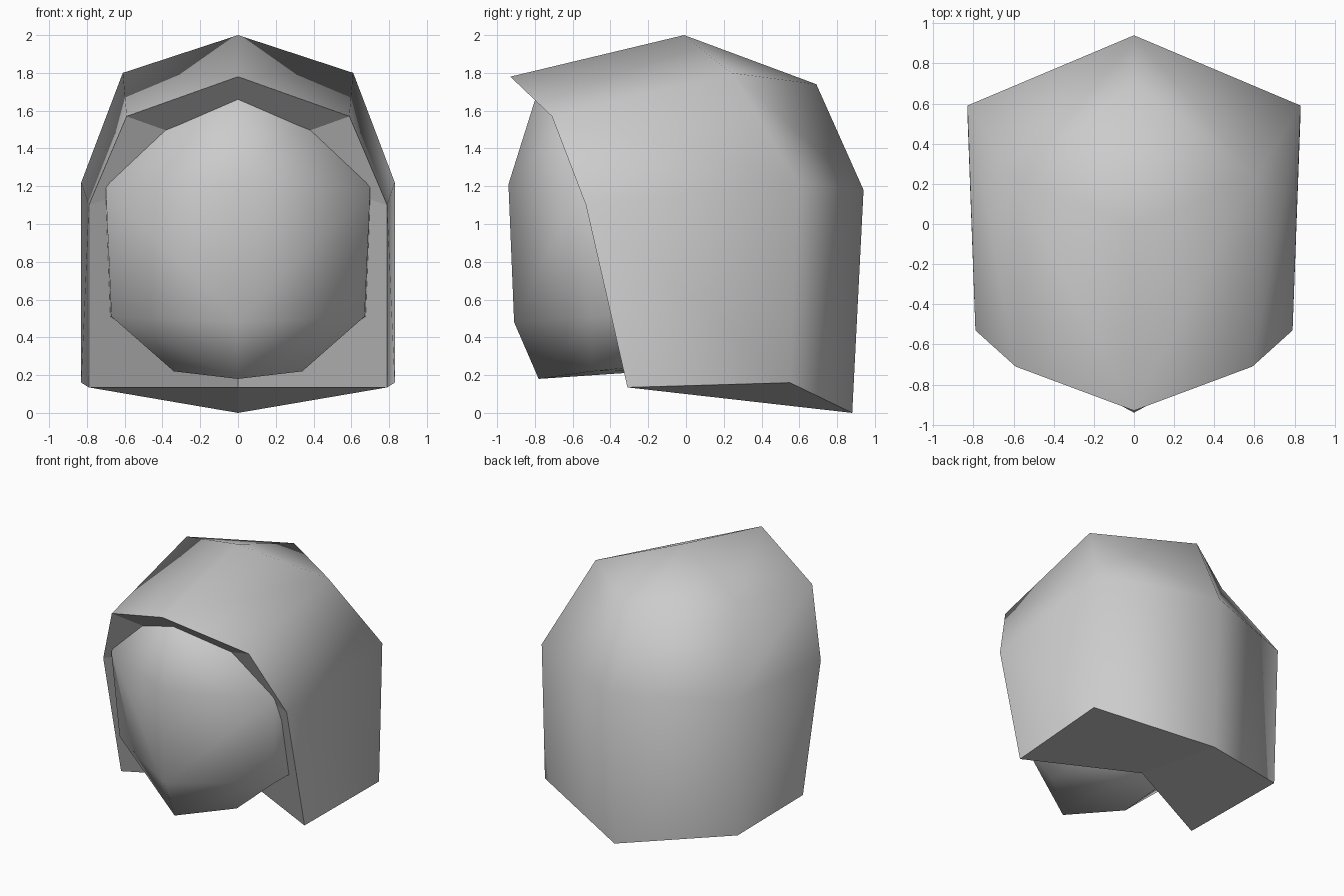
import bpy
import bmesh

cube = bpy.data.objects.get("Cube")
if cube:
    bpy.data.objects.remove(cube, do_unlink=True)

# One plain grey for everything
grey = bpy.data.materials.new("light_grey")
grey.use_nodes = True
colour = (0.6, 0.6, 0.6, 1)
grey.diffuse_color = colour
grey.node_tree.nodes["Principled BSDF"].inputs["Base Color"].default_value = colour


def build(name, points, smooth_faces, flat_faces=()):
    """Half mesh from named points, mirrored across x, flat faces get hard borders."""
    bm = bmesh.new()
    verts = {key: bm.verts.new(co) for key, co in points.items()}
    for names in smooth_faces:
        bm.faces.new([verts[n] for n in names.split()]).smooth = True
    for names in flat_faces:
        bm.faces.new([verts[n] for n in names.split()]).smooth = False
    bmesh.ops.mirror(bm, geom=bm.verts[:] + bm.edges[:] + bm.faces[:],
                     axis='X', merge_dist=0.001)
    bmesh.ops.recalc_face_normals(bm, faces=bm.faces)
    for edge in bm.edges:
        edge.smooth = all(f.smooth for f in edge.link_faces)
    mesh = bpy.data.meshes.new(name)
    bm.to_mesh(mesh)
    bm.free()
    mesh.materials.append(grey)
    obj = bpy.data.objects.new(name, mesh)
    bpy.context.collection.objects.link(obj)
    return obj


# Hood: rounded shell, hollow front and closed underside
build("hood", {
    "peak": (0, -0.93, 1.78), "crown": (0, -0.01, 2.0), "nape": (0, 0.69, 1.74),
    "back": (0, 0.94, 1.18), "tail": (0, 0.88, 0.0),
    "brow": (0.59, -0.71, 1.57), "cheek": (0.79, -0.53, 1.10), "hem": (0.79, -0.31, 0.135),
    "top": (0.61, 0.24, 1.80), "side": (0.83, 0.59, 1.22), "corner": (0.83, 0.55, 0.16),
    "hollow": (0, -0.47, 1.36), "throat": (0, 0.09, 0.135),
}, [
    "peak brow top crown", "brow cheek side top", "cheek hem corner side",
    "crown top nape", "top side back nape", "side corner tail back",
], [
    "peak hollow brow", "brow hollow cheek", "cheek hollow throat hem",
    "hem throat tail corner",
])

# Head: front ring tapering to a ridged face, with a back ring inside the hood
ring = [(0, 1.75), (0.40, 1.60), (0.70, 1.19), (0.67, 0.51), (0.34, 0.22), (0, 0.18)]
depth = [-0.77, -0.58, -0.56, -0.50, -0.50, -0.78]
points = {"face_high": (0, -0.94, 1.21), "face_low": (0, -0.91, 0.48)}
for i, ((x, z), y) in enumerate(zip(ring, depth)):
    points[f"f{i}"] = (x, y, z)
    points[f"b{i}"] = (x * 1.03, 0.1, z + (0.06 if z < 0.3 else 0))
sides = [f"f{i} f{i + 1} b{i + 1} b{i}" for i in range(5)]
build("head", points, sides + [
    "face_high f2 f1 f0", "face_low f3 f2 face_high", "f5 f4 f3 face_low",
    "b0 b1 b2 b3 b4 b5",
])
